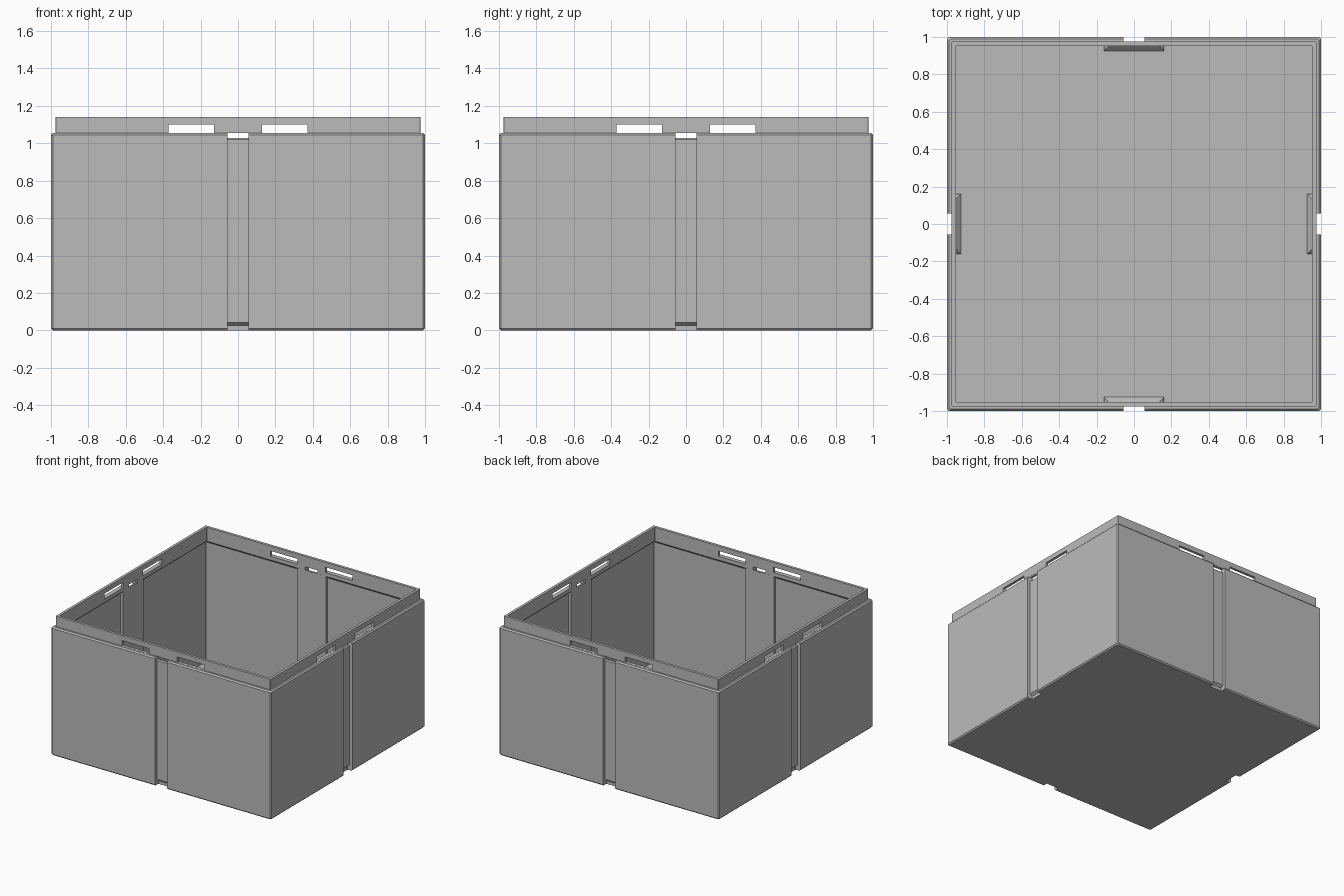
import bpy, bmesh, math
from mathutils import Matrix

cube = bpy.data.objects.get("Cube")
if cube:
    bpy.data.objects.remove(cube, do_unlink=True)

mat = bpy.data.materials.new("plain_grey")
mat.use_nodes = True
GREY = (0.5, 0.5, 0.5, 1)
mat.diffuse_color = GREY
mat.node_tree.nodes["Principled BSDF"].inputs["Base Color"].default_value = GREY


def finish(name, bm):
    bmesh.ops.recalc_face_normals(bm, faces=bm.faces)
    mesh = bpy.data.meshes.new(name)
    bm.to_mesh(mesh)
    bm.free()
    mesh.materials.append(mat)
    ob = bpy.data.objects.new(name, mesh)
    bpy.context.collection.objects.link(ob)
    return ob


def loft(name, rings):
    """Skin a list of equal-length point rings and cap both ends."""
    bm = bmesh.new()
    loops = [[bm.verts.new(p) for p in ring] for ring in rings]
    for a, b in zip(loops, loops[1:]):
        for i in range(len(a)):
            j = (i + 1) % len(a)
            bm.faces.new((a[i], a[j], b[j], b[i]))
    bm.faces.new(loops[0])
    bm.faces.new(loops[-1])
    return finish(name, bm)


def square_ring(h, z, c):
    """Square with chamfered corners."""
    k = h - c
    return [(k, -h, z), (h, -k, z), (h, k, z), (k, h, z),
            (-k, h, z), (-h, k, z), (-h, -k, z), (-k, -h, z)]


def rect_ring(w, y0, y1, z):
    return [(-w, y0, z), (w, y0, z), (w, y1, z), (-w, y1, z)]


def combine(target, tool, operation):
    mod = target.modifiers.new(operation.lower(), "BOOLEAN")
    mod.operation = operation
    mod.solver = "EXACT"
    mod.object = tool
    bpy.context.view_layer.objects.active = target
    bpy.ops.object.modifier_apply(modifier=mod.name)
    bpy.data.objects.remove(tool, do_unlink=True)


def turned(ob, quarter):
    ob.data.transform(Matrix.Rotation(quarter * math.pi / 2, 4, "Z"))
    return ob


# Open shell: bottom, outer wall, shoulder, raised lip, inner wall, floor
WALL, LIP = 0.975, 0.953
profile = [(0.99, 0), (1, 0.01), (1, 1.045), (0.99, 1.055), (WALL, 1.055),
           (WALL, 1.14), (LIP, 1.14), (LIP, 1.025), (WALL, 1.005), (WALL, 0.02)]
box = loft("open_box", [square_ring(h, z, 0.01 if h >= 0.99 else 0.002)
                        for h, z in profile])

# Groove section: notch at the foot, channel, through hole under the lip
groove = [(1.1, -0.1), (0.955, -0.1), (0.955, 0.027), (0.974, 0.043),
          (0.974, 1.02), (0.966, 1.028), (0.9, 1.028), (0.9, 1.054),
          (0.974, 1.054), (0.974, 1.06), (1.1, 1.06)]

for q in range(4):
    # Rib backing the groove on the inside, with a flared foot
    rib = loft("inner_rib", [rect_ring(0.133, 0.9535, 0.985, z) for z in (0.01, 1.05)])
    combine(box, turned(rib, q), "UNION")
    foot = loft("rib_foot", [rect_ring(0.16, 0.926, 0.985, 0.01),
                             rect_ring(0.16, 0.926, 0.985, 0.03),
                             rect_ring(0.132, 0.954, 0.985, 0.058)])
    combine(box, turned(foot, q), "UNION")
    cutter = loft("groove_cutter", [[(x, y, z) for y, z in groove]
                                    for x in (-0.056, 0.056)])
    combine(box, turned(cutter, q), "DIFFERENCE")
    # Pair of slots through the lip
    for s in (-1, 1):
        slot = loft("slot_cutter", [[(x + s * 0.25, y, z) for x, y, z in
                                     rect_ring(0.122, 0.9, 0.985, h)]
                                    for h in (1.056, 1.1)])
        combine(box, turned(slot, q), "DIFFERENCE")
